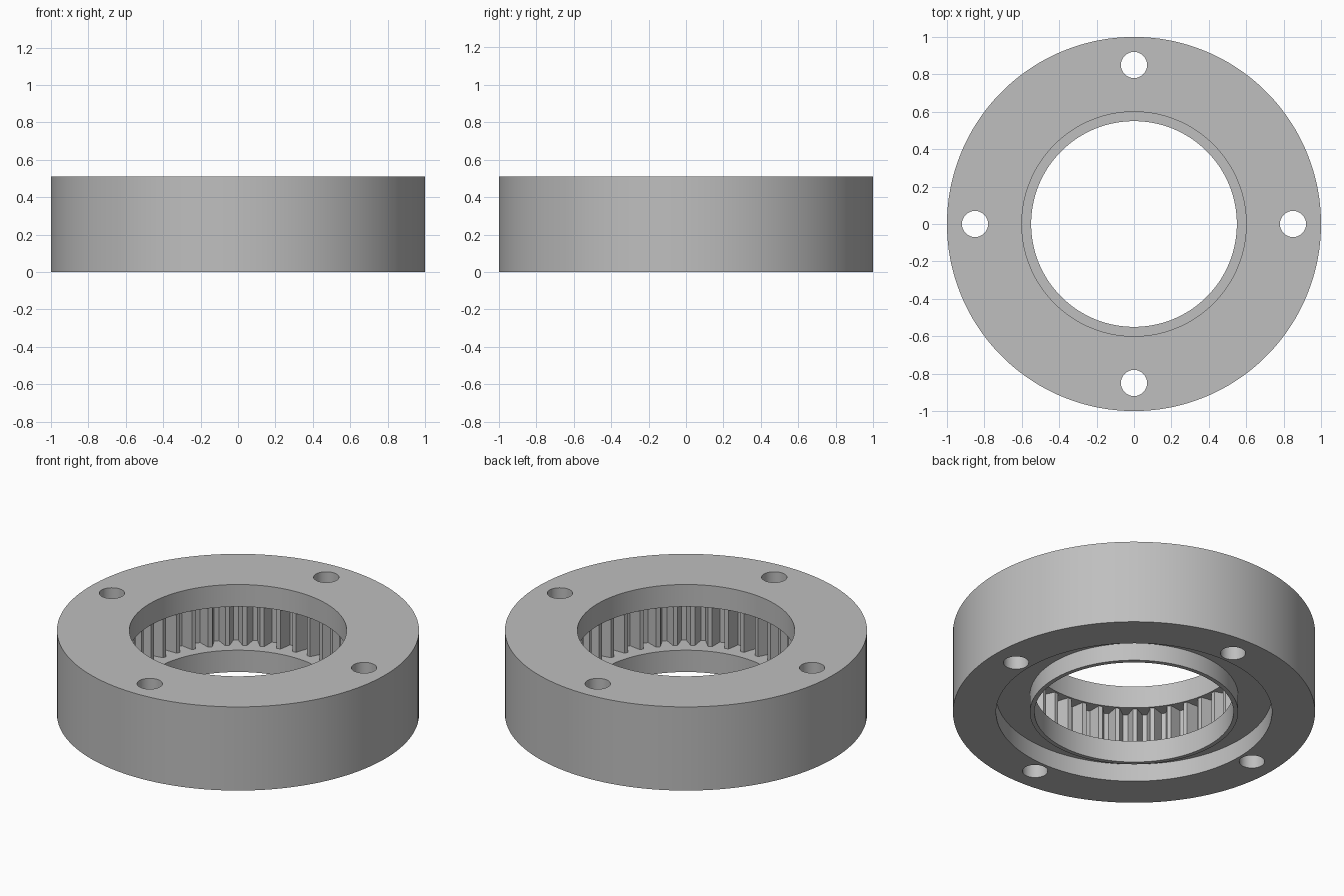
import bpy, bmesh
from math import pi, cos, sin, radians
from mathutils import Matrix

if "Cube" in bpy.data.objects:
    bpy.data.objects.remove(bpy.data.objects["Cube"], do_unlink=True)

TEETH = 40
TIP, ROOT = 0.612, 0.682
# Four points per tooth space: (fraction of pitch, radius in the toothed band)
SPACE = [(-0.38, TIP), (-0.125, ROOT), (0.125, ROOT), (0.38, TIP)]
POINTS = [((i + f) * 2 * pi / TEETH, r) for i in range(TEETH) for f, r in SPACE]

# Closed section of the ring, (radius, height); None marks the toothed band
HEIGHT = 0.51
SECTION = [
    (1.0, 0), (1.0, HEIGHT),             # outer wall
    (0.6, HEIGHT), (0.6, 0.375),         # upper bore
    (None, 0.375), (None, 0.133),        # internal teeth
    (0.55, 0.133), (0.55, 0),            # lower lip
    (0.575, 0), (0.575, 0.108),          # collar
    (0.762, 0.108), (0.762, 0),          # recess under the ring
]


def make_object(name, bm):
    bmesh.ops.recalc_face_normals(bm, faces=bm.faces)
    mesh = bpy.data.meshes.new(name)
    bm.to_mesh(mesh)
    bm.free()
    obj = bpy.data.objects.new(name, mesh)
    bpy.context.collection.objects.link(obj)
    return obj


# Ring body, lathed from the section
bm = bmesh.new()
loops = [[bm.verts.new(((radius or r) * cos(a), (radius or r) * sin(a), z))
          for a, r in POINTS] for radius, z in SECTION]
for k, low in enumerate(loops):
    high = loops[(k + 1) % len(loops)]
    for j in range(len(low)):
        n = (j + 1) % len(low)
        bm.faces.new((low[j], low[n], high[n], high[j]))
ring = make_object("ring_gear", bm)

# Four bolt holes
bm = bmesh.new()
for q in range(4):
    place = Matrix.Rotation(q * pi / 2, 4, "Z") @ Matrix.Translation((0.85, 0, HEIGHT / 2))
    bmesh.ops.create_cone(bm, cap_ends=True, segments=48, radius1=0.07,
                          radius2=0.07, depth=1, matrix=place)
cutter = make_object("bolt_hole_cutter", bm)
cutter.hide_render = True

cut = ring.modifiers.new("bolt_holes", "BOOLEAN")
cut.operation = "DIFFERENCE"
cut.solver = "EXACT"
cut.object = cutter
bpy.ops.object.select_all(action="DESELECT")
ring.select_set(True)
bpy.context.view_layer.objects.active = ring
bpy.ops.object.modifier_apply(modifier=cut.name)
bpy.data.objects.remove(cutter, do_unlink=True)

# Plain grey metal
grey = bpy.data.materials.new("grey_metal")
grey.use_nodes = True
colour = (0.52, 0.52, 0.52, 1)
grey.diffuse_color = colour
grey.node_tree.nodes["Principled BSDF"].inputs["Base Color"].default_value = colour
ring.data.materials.clear()
ring.data.materials.append(grey)

bpy.ops.object.shade_smooth_by_angle(angle=radians(25))
